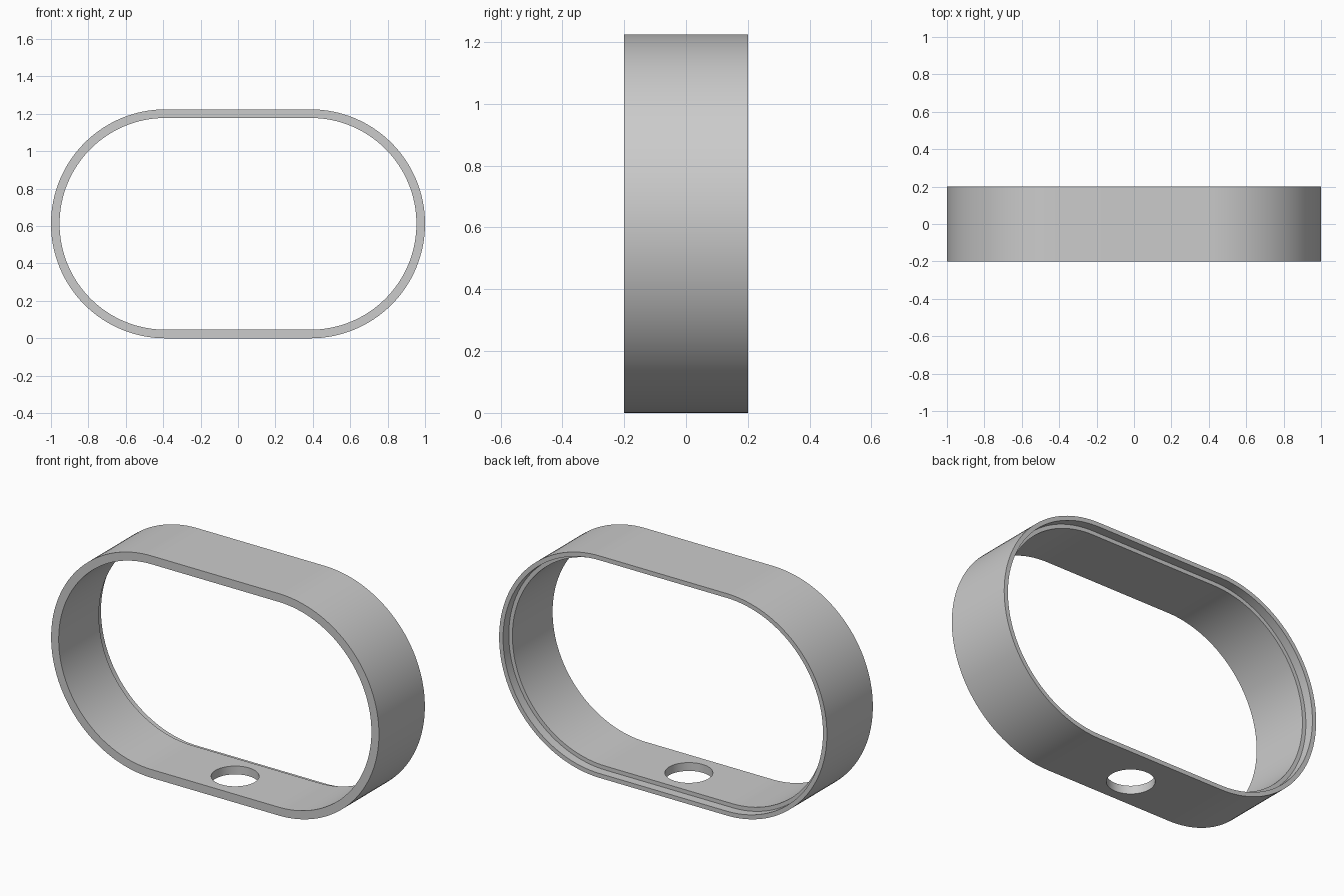
import bpy, bmesh, math

cube = bpy.data.objects.get("Cube")
if cube:
    bpy.data.objects.remove(cube, do_unlink=True)

RADIUS, STRAIGHT = 0.612, 0.388     # outer end radius, half length of the flats
WALL, LIP = 0.046, 0.024            # full wall, thinner wall at the back rebate
FRONT, BACK, STEP = -0.2, 0.2, 0.15
SEGMENTS = 64                       # per rounded end

grey = bpy.data.materials.new("light grey")
grey.use_nodes = True
colour = (0.6, 0.6, 0.6, 1)
grey.diffuse_color = colour
grey.node_tree.nodes["Principled BSDF"].inputs["Base Color"].default_value = colour


def oval(inset, y):
    """Points of a rounded-end loop, inset from the outer outline."""
    points = []
    for side in (1, -1):
        for i in range(SEGMENTS + 1):
            a = math.pi * (i / SEGMENTS - 0.5)
            r = RADIUS - inset
            points.append((side * (STRAIGHT + r * math.cos(a)), y,
                           RADIUS + side * r * math.sin(a)))
    return points


# Band: stepped wall section carried around the oval
section = [(0, FRONT), (0, BACK), (LIP, BACK), (LIP, STEP), (WALL, STEP), (WALL, FRONT)]
bm = bmesh.new()
loops = [[bm.verts.new(p) for p in oval(*s)] for s in section]
for k, loop in enumerate(loops):
    following = loops[(k + 1) % len(loops)]
    for i in range(len(loop)):
        j = (i + 1) % len(loop)
        bm.faces.new((loop[i], loop[j], following[j], following[i]))
bmesh.ops.recalc_face_normals(bm, faces=bm.faces)
mesh = bpy.data.meshes.new("oval_band")
bm.to_mesh(mesh)
bm.free()
mesh.materials.append(grey)
band = bpy.data.objects.new("oval_band", mesh)
bpy.context.collection.objects.link(band)

# Round hole through the bottom flat, centred on the full-thickness wall
bpy.ops.mesh.primitive_cylinder_add(vertices=64, radius=0.12, depth=0.3,
                                    location=(0, (FRONT + STEP) / 2, 0))
cutter = bpy.context.object
cutter.name = "hole_cutter"
cutter.hide_render = True
cutter.data.materials.append(grey)
cut = band.modifiers.new("bottom_hole", 'BOOLEAN')
cut.operation = 'DIFFERENCE'
cut.solver = 'EXACT'
cut.object = cutter

bpy.ops.object.select_all(action='DESELECT')
band.select_set(True)
bpy.context.view_layer.objects.active = band
bpy.ops.object.modifier_apply(modifier=cut.name)
bpy.data.objects.remove(cutter, do_unlink=True)
bpy.ops.object.shade_smooth_by_angle(angle=math.radians(30))
